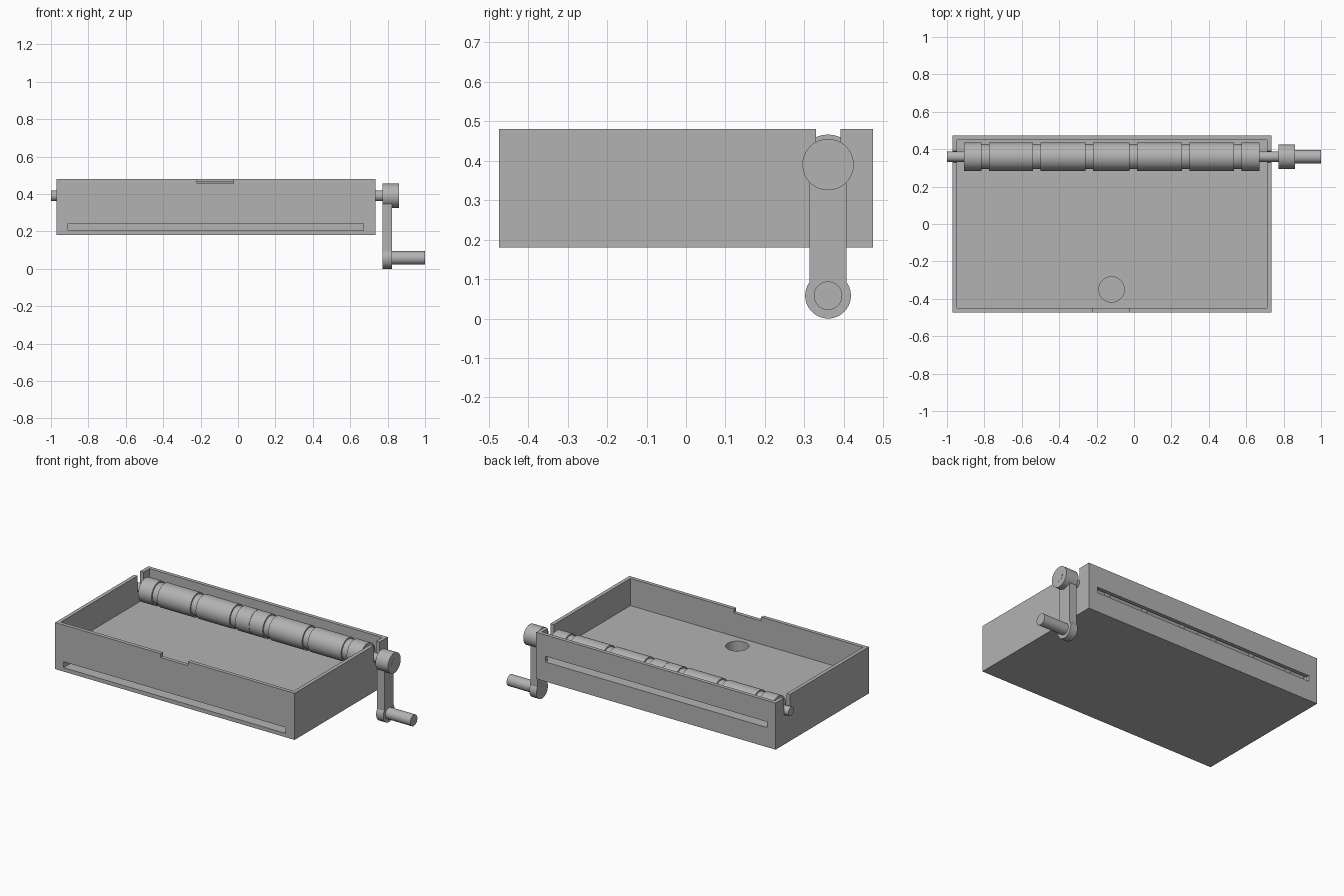
import bpy, bmesh, math
from mathutils import Matrix

cube = bpy.data.objects.get("Cube")
if cube:
    bpy.data.objects.remove(cube, do_unlink=True)

GREY = (0.45, 0.45, 0.45, 1)
mat = bpy.data.materials.new("plain grey")
mat.use_nodes = True
mat.diffuse_color = GREY
mat.node_tree.nodes["Principled BSDF"].inputs["Base Color"].default_value = GREY

AXIS_Y, AXIS_Z = 0.36, 0.39      # roller axis
KNOB_Z = 0.058                   # crank knob axis
LEFT, RIGHT = -0.97, 0.735       # tray ends
SLOT = (-0.91, 0.67)             # slot and roller span
HALF, WALL = 0.474, 0.024
BASE, FLOOR, RIM = 0.18, 0.305, 0.48


def finish(name, bm, smooth=False):
    bmesh.ops.recalc_face_normals(bm, faces=bm.faces)
    mesh = bpy.data.meshes.new(name)
    bm.to_mesh(mesh)
    bm.free()
    mesh.materials.append(mat)
    obj = bpy.data.objects.new(name, mesh)
    bpy.context.collection.objects.link(obj)
    if smooth:
        bpy.ops.object.select_all(action='DESELECT')
        obj.select_set(True)
        bpy.context.view_layer.objects.active = obj
        bpy.ops.object.shade_smooth_by_angle(angle=math.radians(30))
    return obj


def box(name, x, y, z):
    bm = bmesh.new()
    bmesh.ops.create_cube(bm, size=1)
    for v in bm.verts:
        for i, (lo, hi) in enumerate((x, y, z)):
            v.co[i] = lo if v.co[i] < 0 else hi
    return finish(name, bm)


def lathe(name, profile, y=AXIS_Y, z=AXIS_Z, steps=64):
    """Turn (x, radius) points around an axis parallel to x."""
    bm = bmesh.new()
    points = [(profile[0][0], 0)] + profile + [(profile[-1][0], 0)]
    verts = [bm.verts.new((x, 0, r)) for x, r in points]
    edges = [bm.edges.new(pair) for pair in zip(verts, verts[1:])]
    bmesh.ops.spin(bm, geom=verts + edges, cent=(0, 0, 0), axis=(1, 0, 0),
                   angle=math.tau, steps=steps)
    bmesh.ops.remove_doubles(bm, verts=bm.verts, dist=1e-5)
    bmesh.ops.translate(bm, verts=bm.verts, vec=(0, y, z))
    return finish(name, bm, True)


def rod(name, x0, x1, r, y=AXIS_Y, z=AXIS_Z):
    return lathe(name, [(x0, r), (x1, r)], y, z)


def cut(target, cutter):
    cutter.hide_render = True
    mod = target.modifiers.new("cut", 'BOOLEAN')
    mod.operation, mod.solver, mod.object = 'DIFFERENCE', 'EXACT', cutter
    bpy.context.view_layer.objects.active = target
    bpy.ops.object.modifier_apply(modifier=mod.name)
    bpy.data.objects.remove(cutter, do_unlink=True)


# Tray with an open top
tray = box("tray", (LEFT, RIGHT), (-HALF, HALF), (BASE, RIM))
inner = HALF - WALL
cut(tray, box("hollow", (LEFT + WALL, RIGHT - WALL), (-inner, inner), (FLOOR, 1)))

# Sheet pocket under the floor, opening at the front, and exit slot at the back
cut(tray, box("front_pocket", SLOT, (-1, inner), (0.205, 0.243)))
cut(tray, box("back_slot", SLOT, (inner - 0.01, 1), (FLOOR + 0.001, 0.343)))

# Finger notch in the front wall and round finger hole in the floor
cut(tray, box("front_notch", (-0.22, -0.025), (-1, -inner + 0.01), (0.455, 1)))
bm = bmesh.new()
bmesh.ops.create_cone(bm, cap_ends=True, segments=64, radius1=0.068, radius2=0.068,
                      depth=0.12, matrix=Matrix.Translation((-0.12, -0.35, 0.29)))
cut(tray, finish("finger_hole", bm))

# Round-bottomed bearing notches in both end walls
for x in (LEFT, RIGHT - WALL):
    span = (x - 0.01, x + WALL + 0.01)
    cut(tray, box("notch", span, (AXIS_Y - 0.031, AXIS_Y + 0.031), (AXIS_Z, 1)))
    cut(tray, rod("notch_bottom", *span, 0.031))

# Roller in two halves, with six shallow grooves
R, GROOVE = 0.076, 0.067
middle = sum(SLOT) / 2
for side, start, end, centres in (
        ("right", SLOT[0], middle - 0.001, (-0.795, -0.52, -0.24)),
        ("left", middle + 0.001, SLOT[1], (-0.003, 0.277, 0.555))):
    profile = [(start, R)]
    for c in centres:
        a, b = c - 0.02, c + 0.02
        profile += [(a, R), (a, GROOVE), (b, GROOVE), (b, R)]
    lathe("roller_" + side, profile + [(end, R)])
rod("shaft", -1, 0.862, 0.028)

# Crank on the left end
ARM = (0.772, 0.823)
rod("crank_hub", ARM[0], 0.861, 0.065)
box("crank_arm", ARM, (AXIS_Y - 0.047, AXIS_Y + 0.047), (KNOB_Z, AXIS_Z))
rod("crank_foot", *ARM, 0.058, z=KNOB_Z)
rod("crank_knob", ARM[1] - 0.01, 1, 0.036, z=KNOB_Z)
